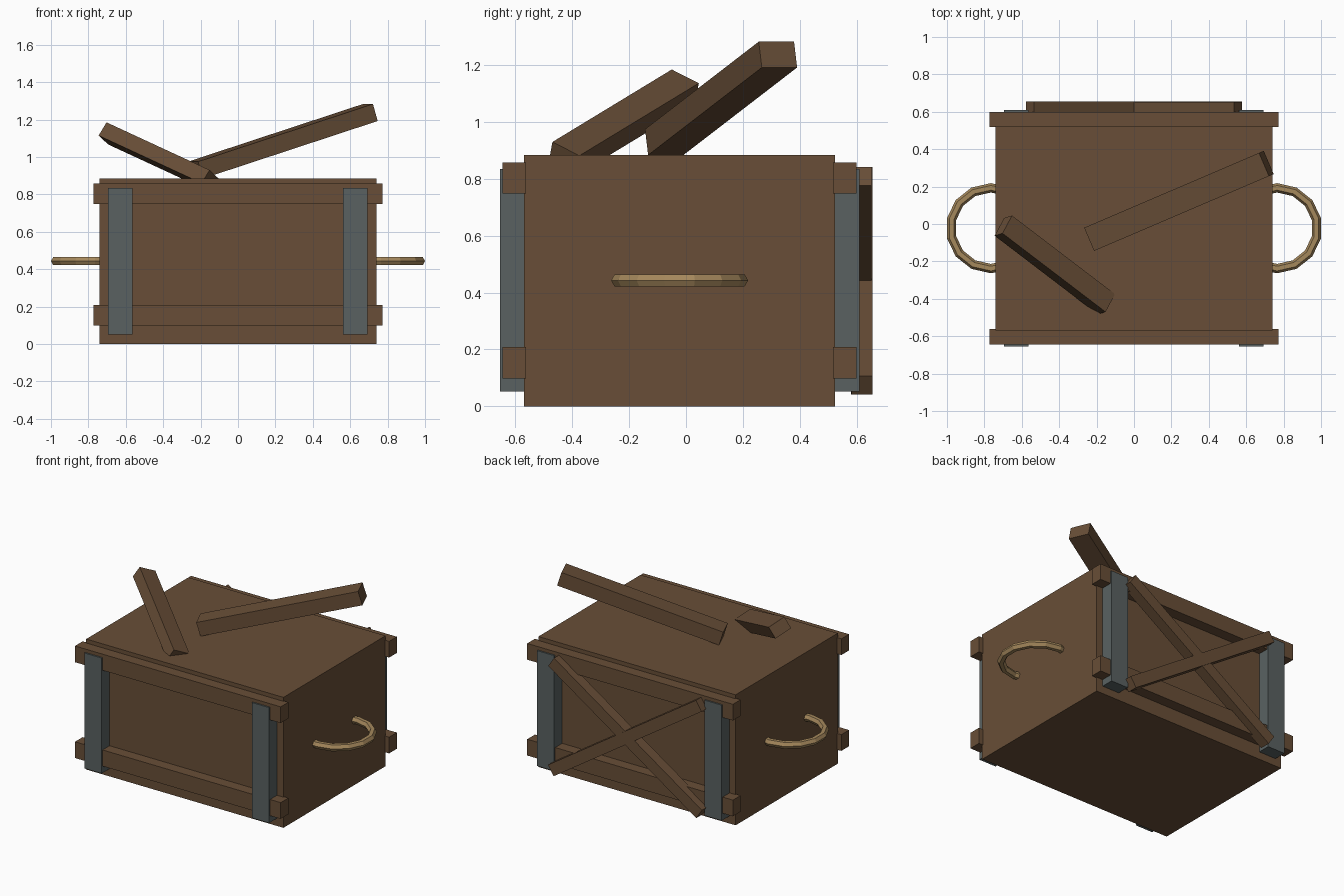
import bpy, bmesh, math
from mathutils import Vector, Matrix

if "Cube" in bpy.data.objects:
    bpy.data.objects.remove(bpy.data.objects["Cube"])


def material(name, rgb):
    m = bpy.data.materials.new(name)
    m.diffuse_color = (*rgb, 1)
    m.use_nodes = True
    m.node_tree.nodes["Principled BSDF"].inputs["Base Color"].default_value = m.diffuse_color
    return m


WOOD = material("brown wood", (0.138, 0.076, 0.038))
METAL = material("grey metal", (0.100, 0.121, 0.121))
ROPE = material("tan handle", (0.376, 0.246, 0.107))


def finish(name, bm, mat):
    bmesh.ops.recalc_face_normals(bm, faces=bm.faces)
    me = bpy.data.meshes.new(name)
    bm.to_mesh(me)
    bm.free()
    me.materials.append(mat)
    ob = bpy.data.objects.new(name, me)
    bpy.context.collection.objects.link(ob)
    return ob


def beam(name, corner, a, b, c, mat=WOOD):
    """Box spanned by three edge vectors from one corner."""
    a, b, c, corner = map(Vector, (a, b, c, corner))
    bm = bmesh.new()
    rot = Matrix((a, b, c)).transposed().to_4x4()
    centre = corner + (a + b + c) / 2
    bmesh.ops.create_cube(bm, size=1, matrix=Matrix.Translation(centre) @ rot)
    return finish(name, bm, mat)


def box(name, lo, hi, mat=WOOD):
    d = [h - l for l, h in zip(lo, hi)]
    return beam(name, lo, (d[0], 0, 0), (0, d[1], 0), (0, 0, d[2]), mat)


MID = -0.0225   # y middle of the crate

# crate body
box("crate_body", (-0.74, -0.57, 0), (0.74, 0.525, 0.885))

# rails and metal straps on front and back
for side, sgn in (("front", -1), ("back", 1)):
    def span(inner, outer):
        return sorted((MID + sgn * inner, MID + sgn * outer))
    y0, y1 = span(0.54, 0.6225)
    for lvl, z0, z1 in (("lower", 0.098, 0.208), ("upper", 0.748, 0.858)):
        box(f"{side}_{lvl}_rail", (-0.772, y0, z0), (0.772, y1, z1))
    y0, y1 = span(0.54, 0.6325)
    for lr, x0 in (("left", -0.695), ("right", 0.562)):
        box(f"{side}_{lr}_strap", (x0, y0, 0.052), (x0 + 0.13, y1, 0.835), METAL)

# crossed braces on the back
L, W, ang = 1.332, 0.078, math.radians(33.5)
for name, s, depth in (("rising", 1, 0.653), ("falling", -1, 0.656)):
    along = Vector((math.cos(ang), 0, s * math.sin(ang))) * L
    up = Vector((-s * math.sin(ang), 0, math.cos(ang))) * W
    thick = Vector((0, 0.073, 0))
    corner = Vector((0, depth - 0.073, 0.4425)) - along / 2 - up / 2
    beam(f"back_{name}_brace", corner, along, up, thick)

# loose plank leaning to the right
a = Vector((0.935, 0.40, 0.308))
b = Vector((-a.y, a.x, 0)).normalized() * 0.135
c = -a.cross(b).normalized() * 0.095
beam("right_loose_plank", Vector((-0.24, -0.082, 0.975)) - b / 2, a, b, c)

# loose plank leaning to the left, rolled on its edge
a = Vector((0.551, -0.42, -0.255))
b = Vector((0.051, 0.095, -0.048))
c = -a.cross(b).normalized() * 0.083
beam("left_loose_plank", (-0.703, -0.05, 1.185), a, b, c)

# six-sided half-ring handles
for name, s in (("left", -1), ("right", 1)):
    bm = bmesh.new()
    rings = []
    step = 2 * math.pi / 14
    for i in range(10):
        t = (i - 4.5) * step
        ring = []
        for k in range(6):
            p = k * math.pi / 3
            r = 0.216 + 0.025 * math.cos(p)
            ring.append(bm.verts.new((s * (0.765 + r * math.cos(t)),
                                      MID + r * math.sin(t),
                                      0.443 + 0.025 * math.sin(p))))
        rings.append(ring)
    for r0, r1 in zip(rings, rings[1:]):
        for k in range(6):
            n = (k + 1) % 6
            bm.faces.new((r0[k], r0[n], r1[n], r1[k]))
    bm.faces.new(rings[0])
    bm.faces.new(rings[-1])
    finish(f"{name}_handle", bm, ROPE)
